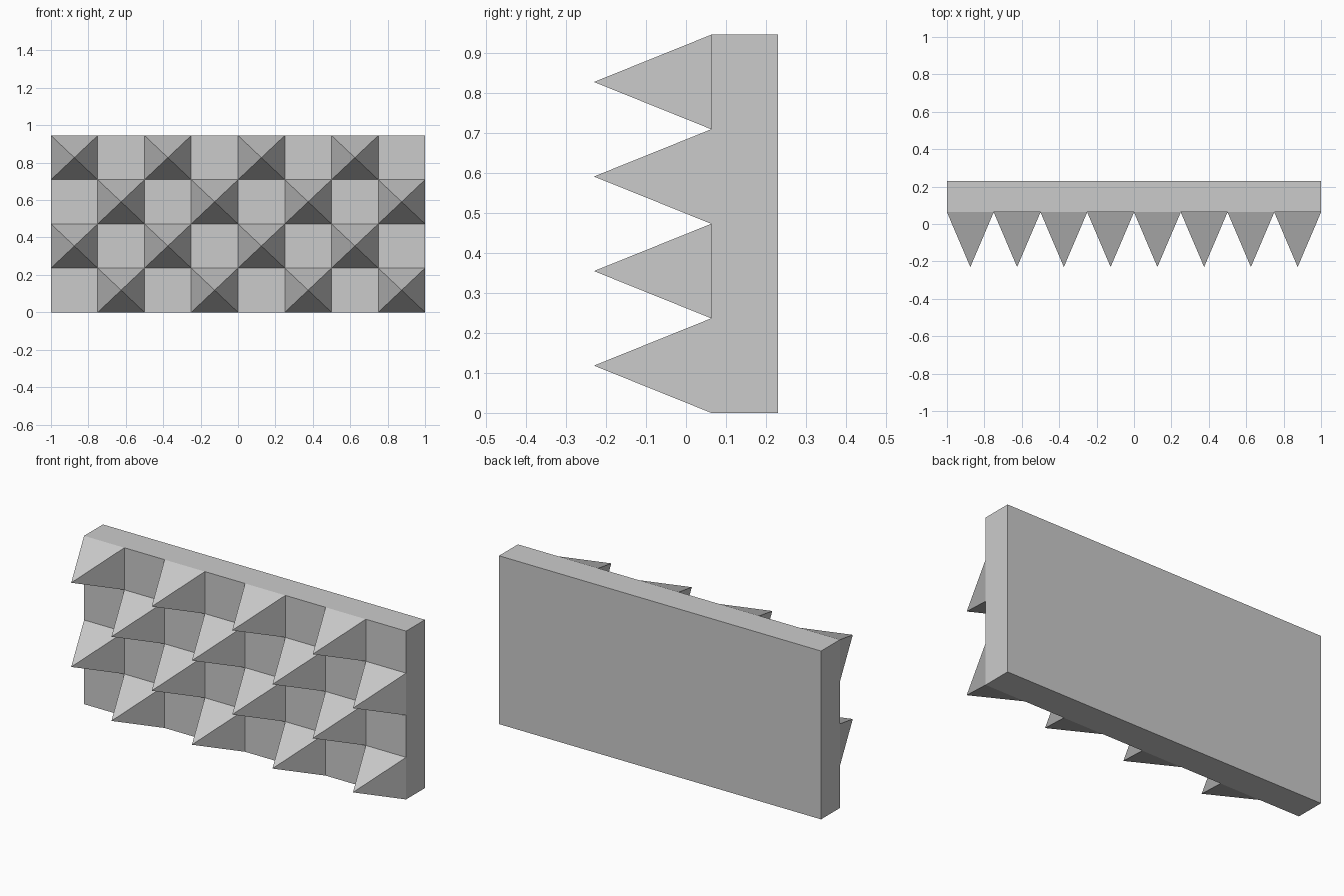
import bpy
import bmesh
from mathutils import Matrix, Vector

cube = bpy.data.objects.get("Cube")
if cube:
    bpy.data.objects.remove(cube, do_unlink=True)

COLS, ROWS = 8, 4
WIDTH, HEIGHT = 2.0, 0.945
BACK_Y, FACE_Y, TIP_Y = 0.23, 0.063, -0.23

# Plain grey material
grey = bpy.data.materials.new("light grey")
grey.use_nodes = True
colour = (0.6, 0.6, 0.6, 1.0)
grey.diffuse_color = colour
grey.node_tree.nodes["Principled BSDF"].inputs["Base Color"].default_value = colour

# Front face: a grid of cells standing upright
bm = bmesh.new()
bmesh.ops.create_grid(bm, x_segments=COLS, y_segments=ROWS, size=0.5)
for v in bm.verts:
    v.co = Vector((v.co.x * WIDTH, FACE_Y, (v.co.y + 0.5) * HEIGHT))

# Slab: pull the outline back and close it with one face
rim = [e for e in bm.edges if e.is_boundary]
cells = list(bm.faces)
sides = bmesh.ops.extrude_edge_only(bm, edges=rim)["geom"]
for v in sides:
    if isinstance(v, bmesh.types.BMVert):
        v.co.y = BACK_Y
bmesh.ops.holes_fill(bm, edges=[e for e in bm.edges if e.is_boundary], sides=0)

# Spikes: raise a pyramid on every other cell, in a checkerboard
spiked = []
for f in cells:
    c = f.calc_center_median()
    col = int((c.x / WIDTH + 0.5) * COLS)
    row = int(c.z / HEIGHT * ROWS)
    if (col + row) % 2:
        spiked.append(f)
for tip in bmesh.ops.poke(bm, faces=spiked)["verts"]:
    tip.co.y = TIP_Y

bmesh.ops.recalc_face_normals(bm, faces=bm.faces)
mesh = bpy.data.meshes.new("spiked_panel")
bm.to_mesh(mesh)
bm.free()
mesh.materials.append(grey)
panel = bpy.data.objects.new("spiked_panel", mesh)
bpy.context.collection.objects.link(panel)
